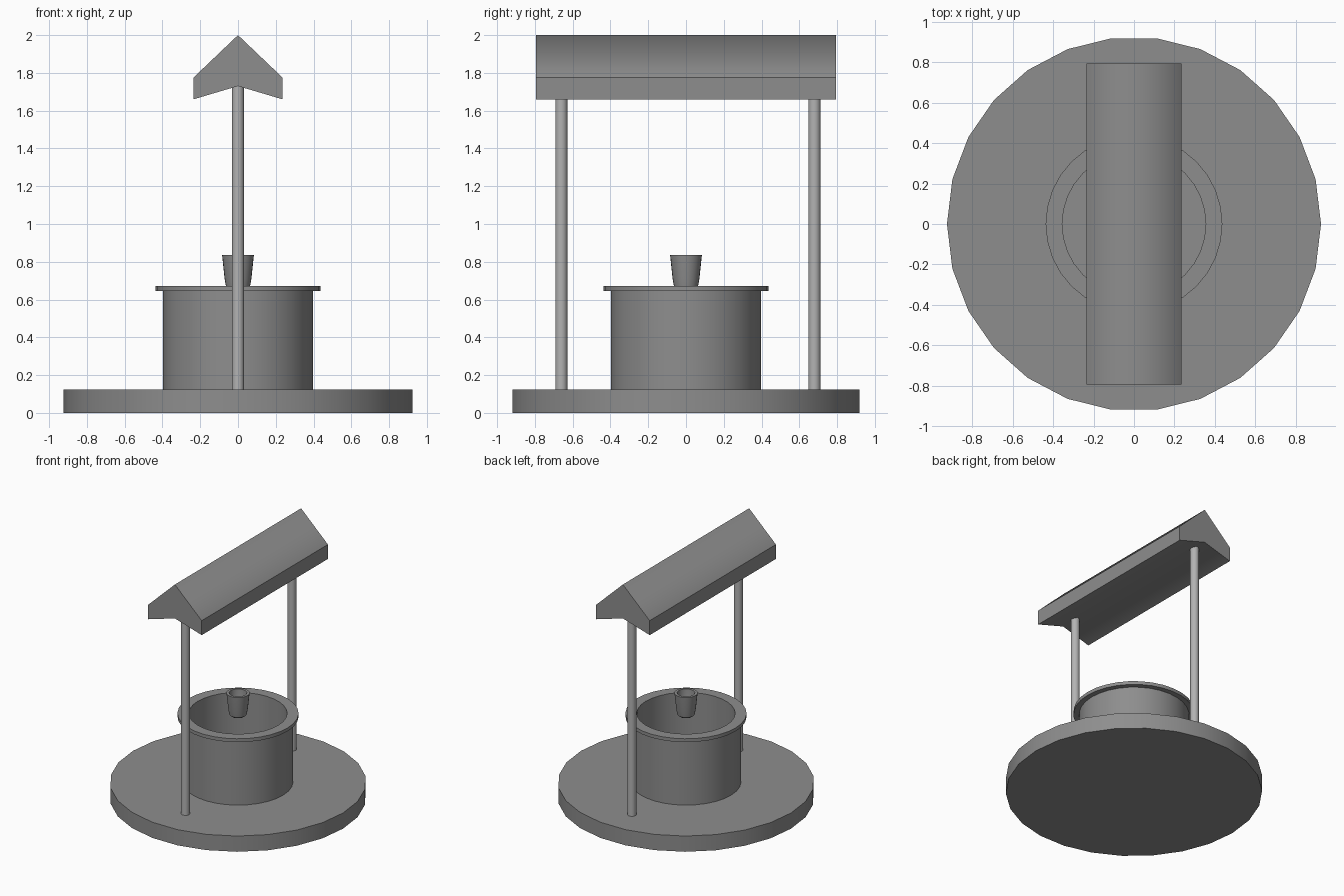
import bpy
import bmesh
import math

cube = bpy.data.objects.get("Cube")
if cube:
    bpy.data.objects.remove(cube, do_unlink=True)


def make_material(name, value):
    mat = bpy.data.materials.new(name)
    mat.use_nodes = True
    colour = (value, value, value, 1.0)
    mat.diffuse_color = colour
    mat.node_tree.nodes["Principled BSDF"].inputs["Base Color"].default_value = colour
    return mat


stone = make_material("mid grey", 0.27)
pale = make_material("pale grey", 0.45)


def finish(bm, name, mat, is_sharp):
    """Turn a bmesh into a smooth object with chosen sharp edges."""
    bmesh.ops.recalc_face_normals(bm, faces=bm.faces)
    for face in bm.faces:
        face.smooth = True
    for edge in bm.edges:
        edge.smooth = not is_sharp(edge)
    mesh = bpy.data.meshes.new(name)
    bm.to_mesh(mesh)
    bm.free()
    mesh.materials.append(mat)
    obj = bpy.data.objects.new(name, mesh)
    bpy.context.collection.objects.link(obj)
    return obj


def lathe(name, profile, sides, mat, closed=False, y=0.0):
    """Revolve (radius, z) points about z; open ends are capped."""
    bm = bmesh.new()
    rings = []
    for r, z in profile:
        angles = [math.tau * i / sides for i in range(sides)]
        rings.append([bm.verts.new((r * math.cos(a), y + r * math.sin(a), z))
                      for a in angles])
    pairs = list(zip(rings, rings[1:]))
    if closed:
        pairs.append((rings[-1], rings[0]))
    else:
        bm.faces.new(rings[0])
        bm.faces.new(rings[-1])
    for low, high in pairs:
        for i in range(sides):
            j = (i + 1) % sides
            bm.faces.new((low[i], low[j], high[j], high[i]))
    return finish(bm, name, mat,
                  lambda e: e.calc_face_angle(0) > math.radians(35))


# Round ground slab
lathe("base", [(0.925, 0), (0.925, 0.125)], 26, stone)

# Hollow well wall and its overhanging rim
lathe("well_wall", [(0.397, 0.12), (0.397, 0.65), (0.357, 0.65), (0.357, 0.12)],
      32, stone, closed=True)
lathe("well_rim", [(0.437, 0.645), (0.437, 0.672), (0.355, 0.672), (0.355, 0.645)],
      32, stone, closed=True)

# Hanging bucket, hollow with a rounded foot
lathe("bucket", [(0.05, 0.655), (0.063, 0.666), (0.071, 0.71), (0.084, 0.835),
                 (0.064, 0.835), (0.054, 0.71), (0.045, 0.69)], 24, stone)

# Two roof posts
for name, y in (("front_post", -0.66), ("back_post", 0.68)):
    lathe(name, [(0.032, 0.12), (0.032, 1.735)], 16, pale, y=y)

# Gabled roof: chevron section extruded along y, smooth across the ridge
section = [(0, 2), (0.236, 1.775), (0.236, 1.66),
           (0, 1.73), (-0.236, 1.66), (-0.236, 1.775)]
bm = bmesh.new()
ends = [[bm.verts.new((x, y, z)) for x, z in section] for y in (-0.794, 0.794)]
for i in range(len(section)):
    j = (i + 1) % len(section)
    bm.faces.new((ends[0][i], ends[0][j], ends[1][j], ends[1][i]))
for end in ends:
    # each gable end is two quads meeting under the ridge
    bm.faces.new(end[:4])
    bm.faces.new(end[3:] + end[:1])
finish(bm, "roof", stone,
       lambda e: any(abs(v.co.x) > 0.01 for v in e.verts))
